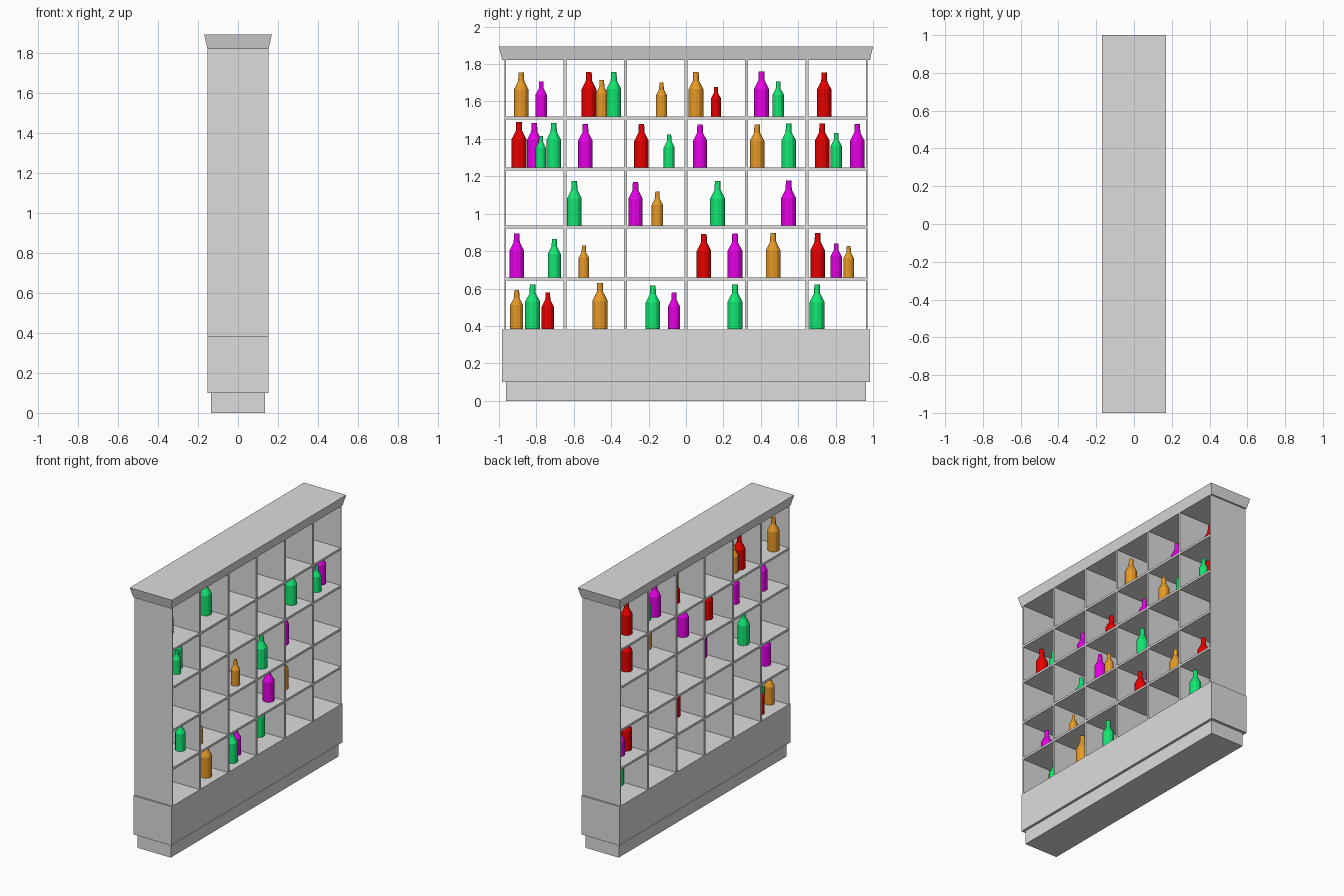
import bpy, bmesh, math

if "Cube" in bpy.data.objects:
    bpy.data.objects.remove(bpy.data.objects["Cube"])


def material(name, rgb):
    m = bpy.data.materials.new(name)
    m.diffuse_color = (*rgb, 1)
    m.use_nodes = True
    m.node_tree.nodes["Principled BSDF"].inputs["Base Color"].default_value = m.diffuse_color
    return m


GREY = material("grey", (0.72, 0.72, 0.72))
COLOURS = {
    "red": material("red_glass", (0.87, 0.0, 0.0)),
    "magenta": material("magenta_glass", (0.87, 0.0, 0.87)),
    "amber": material("amber_glass", (0.80, 0.32, 0.02)),
    "green": material("green_glass", (0.006, 0.80, 0.17)),
}


def add(name, bm, mat, loc=(0, 0, 0)):
    me = bpy.data.meshes.new(name)
    bm.normal_update()
    bm.to_mesh(me)
    bm.free()
    me.materials.append(mat)
    ob = bpy.data.objects.new(name, me)
    ob.location = loc
    bpy.context.collection.objects.link(ob)
    return ob


def box(name, x, y0, y1, z0, z1, flare=0.0):
    """Box spanning +-x; the top can flare outwards."""
    bm = bmesh.new()
    bmesh.ops.create_cube(bm, size=1)
    for v in bm.verts:
        top = v.co.z > 0
        f = flare if top else 0
        sx, sy = math.copysign(1, v.co.x), math.copysign(1, v.co.y)
        v.co = (sx * (x + f), (y1 if sy > 0 else y0) + sy * f, z1 if top else z0)
    return add(name, bm, GREY)


# Plinth, base cabinet and flared top moulding
D = 0.1525
box("plinth", 0.134, -0.963, 0.963, 0, 0.10)
box("base_cabinet", D, -0.983, 0.983, 0.10, 0.382)
box("top_moulding", D, -0.983, 0.983, 1.821, 1.894, flare=0.017)

# Side panels and upright dividers
for s, side in ((-1, "left"), (1, "right")):
    a, b = sorted((s * 0.971, s * 0.962))
    box("side_panel_" + side, D, a, b, 0.382, 1.821)
T = 0.008
for i in range(-2, 3):
    y = i * 0.324
    box("divider", D - 0.001, y - T, y + T, 0.382, 1.821)

# Shelves, open on both faces
for z in (0.650, 0.928, 1.239, 1.512):
    box("shelf", D, -0.962, 0.962, z - T, z + T)


def bottle(colour, x, y, z, h, sides=12):
    """Lathed bottle: straight body, sloping shoulder, thin neck."""
    profile = [(0.167, 0), (0.167, 0.61), (0.07, 0.80), (0.062, 1)]
    bm = bmesh.new()
    rings = [[bm.verts.new((r * h * math.cos(2 * math.pi * k / sides),
                            r * h * math.sin(2 * math.pi * k / sides), t * h))
              for k in range(sides)] for r, t in profile]
    for lo, hi in zip(rings, rings[1:]):
        for k in range(sides):
            n = (k + 1) % sides
            bm.faces.new((lo[k], lo[n], hi[n], hi[k]))
    bm.faces.new(rings[0][::-1])
    bm.faces.new(rings[-1])
    add(colour + "_bottle", bm, COLOURS[colour], (x, y, z))


# Bottles per shelf height: colour, x, y, height
R, M, A, G = "red", "magenta", "amber", "green"
ROWS = {
    1.521: [(A, -.086, -.881, .235), (M, -.016, -.774, .187), (R, -.065, -.519, .237),
            (A, -.068, -.45, .195), (G, .011, -.386, .238), (A, -.025, -.131, .18),
            (A, .07, .053, .237), (R, -.03, .16, .157), (M, -.032, .404, .24),
            (G, -.025, .493, .185), (R, -.04, .739, .233)],
    1.248: [(R, .05, -.893, .243), (M, -.038, -.811, .238), (G, .05, -.776, .168),
            (G, .0, -.707, .238), (M, -.007, -.538, .232), (R, -.003, -.238, .232),
            (G, -.05, -.09, .175), (M, -.028, .075, .23), (A, .059, .38, .23),
            (G, .044, .549, .234), (R, -.032, .728, .234), (G, .07, .803, .183),
            (M, .02, .916, .232)],
    0.937: [(G, -.043, -.597, .237), (M, .068, -.27, .232), (A, .087, -.153, .181),
            (G, .07, .169, .237), (M, -.025, .549, .24)],
    0.659: [(M, -.003, -.905, .235), (G, .03, -.704, .207), (A, .067, -.546, .17),
            (R, .026, .096, .233), (M, .063, .262, .234), (A, .03, .466, .237),
            (R, -.012, .704, .237), (M, -.033, .803, .183), (A, -.042, .87, .168)],
    0.384: [(A, -.037, -.905, .208), (G, 0, -.82, .238), (R, -.073, -.739, .196),
            (A, .063, -.46, .246), (G, .075, -.177, .232), (M, .03, -.064, .195),
            (G, -.014, .262, .237), (G, .056, .701, .237)],
}
for z, row in ROWS.items():
    for colour, x, y, h in row:
        bottle(colour, x, y, z, h)
